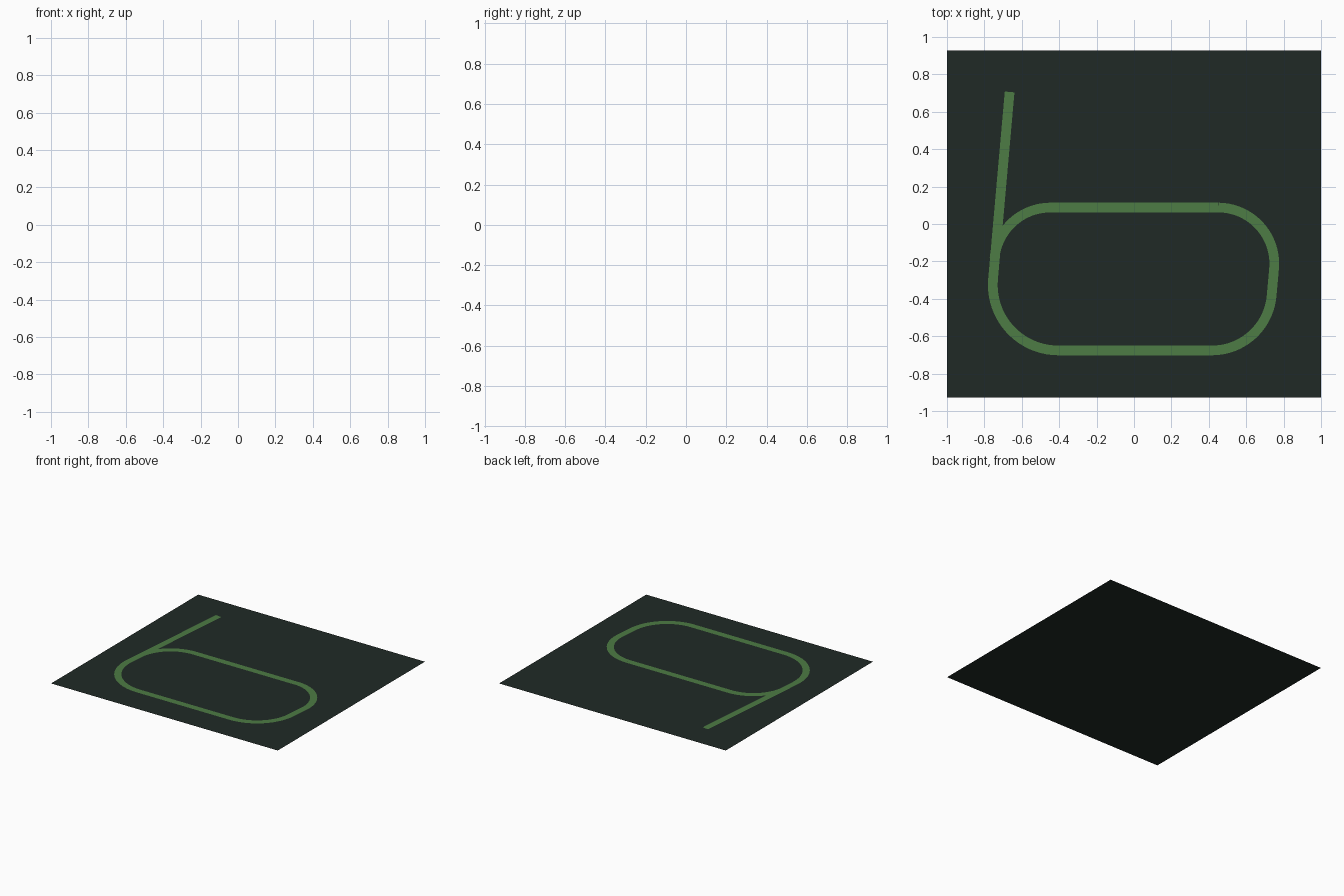
import bpy
from math import cos, sin, radians
from mathutils import Vector

if "Cube" in bpy.data.objects:
    bpy.data.objects.remove(bpy.data.objects["Cube"])

def material(name, rgb):
    m = bpy.data.materials.new(name)
    m.diffuse_color = (*rgb, 1)
    m.use_nodes = True
    m.node_tree.nodes["Principled BSDF"].inputs["Base Color"].default_value = m.diffuse_color
    return m

def mesh_object(name, verts, faces, mat):
    me = bpy.data.meshes.new(name)
    me.from_pydata(verts, [], faces)
    me.materials.append(mat)
    ob = bpy.data.objects.new(name, me)
    bpy.context.collection.objects.link(ob)
    return ob

def arc(cx, cy, r, a0, a1, n=20):
    return [Vector((cx + r * cos(radians(a0 + (a1 - a0) * i / n)),
                    cy + r * sin(radians(a0 + (a1 - a0) * i / n)))) for i in range(n + 1)]

def ribbon(name, pts, z, mat, half=0.026):
    # flat strip swept along a centre line
    verts, n = [], len(pts)
    for i, p in enumerate(pts):
        d = (pts[min(i + 1, n - 1)] - pts[max(i - 1, 0)]).normalized()
        side = Vector((-d.y, d.x)) * half
        verts += [(*(p - side), z), (*(p + side), z)]
    faces = [(2*i, 2*i + 2, 2*i + 3, 2*i + 1) for i in range(n - 1)]
    return mesh_object(name, verts, faces, mat)

base_mat = material("dark_base", (0.014, 0.023, 0.019))
track_mat = material("green_track", (0.075, 0.20, 0.058))

# base sheet
mesh_object("base_sheet", [(-1, -.927, 0), (1, -.927, 0), (1, .927, 0), (-1, .927, 0)],
            [(0, 1, 2, 3)], base_mat)

# leaning stem, then round the loop and back into the stem
path = [Vector((-.665, .706))]
path += arc(-.405, -.326, .35, 175, 270)
path += arc(.417, -.356, .32, -90, -5)
path += arc(.45, -.212, .30, -5, 90)
ribbon("track_main", path, .003, track_mat)

# closing curve that merges with the stem
end = arc(-.447, -.212, .30, 90, 175)
ribbon("track_closing_curve", [Vector((.45, .088))] + end, .0025, track_mat)
